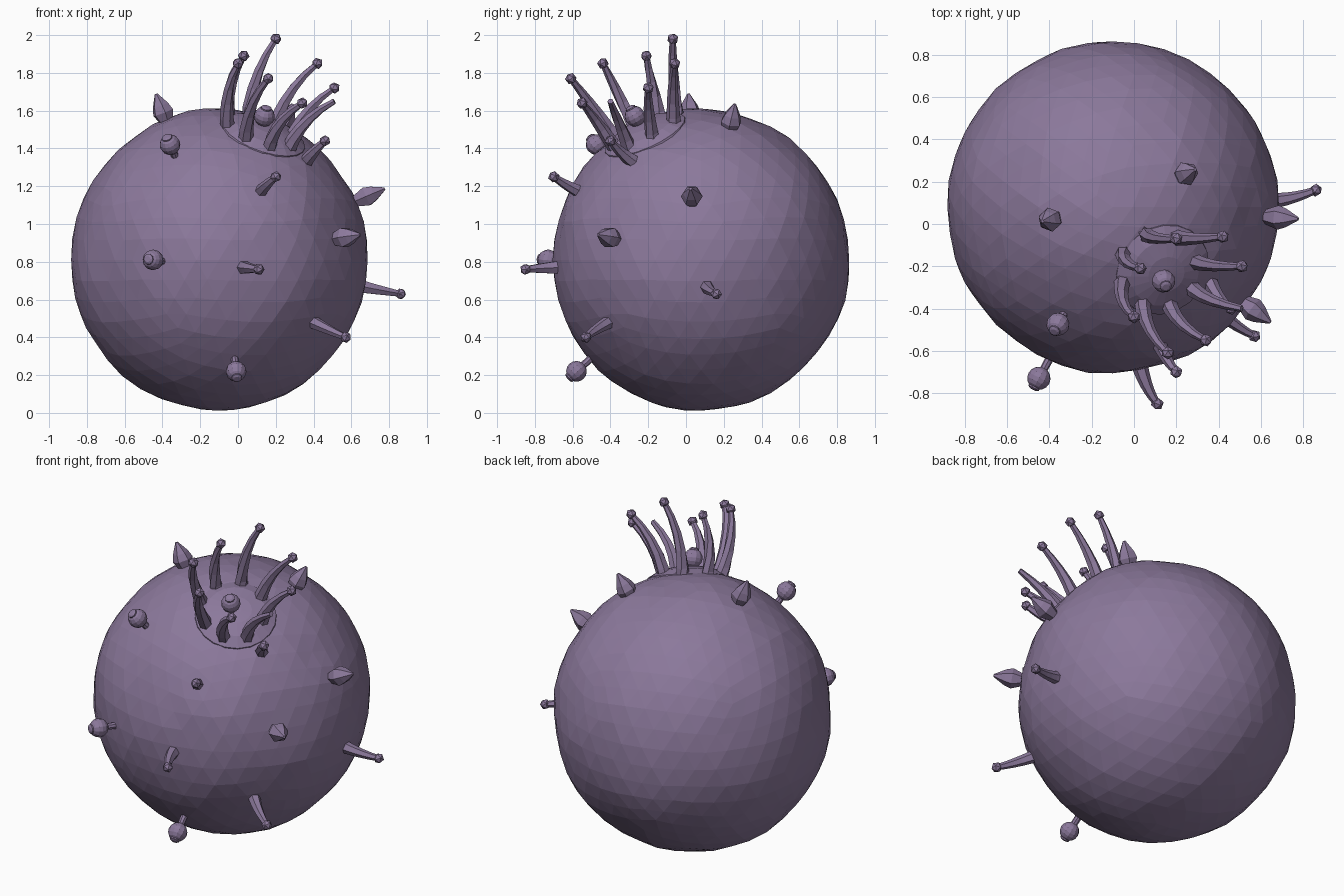
import bpy, bmesh
from mathutils import Vector, Matrix, noise

if "Cube" in bpy.data.objects:
    bpy.data.objects.remove(bpy.data.objects["Cube"])

skin = bpy.data.materials.new("purple_skin")
skin.diffuse_color = (0.26, 0.19, 0.33, 1)
skin.use_nodes = True
skin.node_tree.nodes["Principled BSDF"].inputs["Base Color"].default_value = skin.diffuse_color
C = Vector((-0.10, 0.08, 0.81))      # body centre


def finish(bm, name):
    bmesh.ops.recalc_face_normals(bm, faces=bm.faces)
    mesh = bpy.data.meshes.new(name)
    bm.to_mesh(mesh)
    bm.free()
    mesh.materials.append(skin)
    ob = bpy.data.objects.new(name, mesh)
    bpy.context.collection.objects.link(ob)
    return ob


def frame(origin, axis):
    """Matrix that puts local z along axis."""
    return Matrix.Translation(origin) @ axis.to_track_quat('Z', 'Y').to_matrix().to_4x4()


def lathe(bm, profile, sides, m):
    """Closed solid from (radius, height) rings."""
    sections = [(m @ Matrix.Translation((0, 0, h)), r) for r, h in profile]
    skin_rings(bm, sections, sides)


def skin_rings(bm, sections, sides):
    prev = None
    for i, (m, r) in enumerate(sections):
        ring = [bm.verts.new(m @ (Matrix.Rotation(6.2831853 * k / sides, 3, 'Z') @ Vector((r, 0, 0))))
                for k in range(sides)]
        if prev:
            for k in range(sides):
                n = (k + 1) % sides
                bm.faces.new((prev[k], prev[n], ring[n], ring[k]))
        if i in (0, len(sections) - 1):
            bm.faces.new(ring)
        prev = ring


def tentacle(name, a, tip, bow, r0, r1, knob=0.031):
    """Tapered curved tube with a faceted knob on its end."""
    a, tip = Vector(a), Vector(tip)
    mid = (a + tip) / 2 + Vector(bow) * 2
    bm = bmesh.new()
    sections = []
    for i in range(6):
        t = i / 5
        p = a * (1 - t) ** 2 + mid * 2 * t * (1 - t) + tip * t * t
        d = (mid - a) * (1 - t) + (tip - mid) * t
        sections.append((frame(p, d), r0 + (r1 - r0) * t))
    skin_rings(bm, sections, 6)
    if knob:
        bmesh.ops.create_icosphere(bm, subdivisions=1, radius=knob, matrix=frame(tip, tip - mid))
    finish(bm, name)


def eye_stalk(name, ball, root, r=0.055):
    """Ball on a thin stalk with a raised pupil."""
    ball, root = Vector(ball), Vector(root)
    d = (ball - root).normalized()
    bm = bmesh.new()
    lathe(bm, [(0.022, -0.03), (0.018, (ball - root).length)], 8, frame(root, d))
    bmesh.ops.create_uvsphere(bm, u_segments=12, v_segments=8, radius=r, matrix=frame(ball, d))
    lathe(bm, [(0.028, r * 0.6), (0.028, r * 0.98), (0.016, r * 1.1)], 10, frame(ball, d))
    finish(bm, name)


# Body: lumpy low-poly ball
bm = bmesh.new()
bmesh.ops.create_icosphere(bm, subdivisions=4, radius=1)
for v in bm.verts:
    n = v.co.normalized()
    k = 1 + 0.016 * noise.noise(n * 2.2) + 0.008 * noise.noise(n * 6)
    v.co = C + Vector((n.x * 0.785, n.y * 0.785, n.z * 0.80)) * k
finish(bm, "body")

# Crown: low domed collar
up = Vector((0.31, -0.39, 0.87)).normalized()
bm = bmesh.new()
lathe(bm, [(0.20, 0.66), (0.235, 0.735), (0.23, 0.765), (0.17, 0.80), (0.09, 0.82), (0.03, 0.825)],
      20, frame(C, up))
finish(bm, "crown_collar")

# Crown tentacles around the collar: base, tip
crown = [((.05, -.04, 1.51), (.20, -.07, 1.98)), ((.18, -.06, 1.48), (.42, -.06, 1.85)),
         ((.27, -.17, 1.41), (.51, -.20, 1.72)), ((.26, -.29, 1.38), (.51, -.40, 1.65)),
         ((.16, -.36, 1.38), (.34, -.55, 1.64)), ((.04, -.35, 1.42), (.16, -.61, 1.77)),
         ((-.05, -.25, 1.47), (.00, -.44, 1.85)), ((-.05, -.12, 1.50), (.03, -.21, 1.89))]
for i, (a, tip) in enumerate(crown):
    tentacle(f"crown_tentacle_{i}", a, tip, (-0.03, -0.01, 0.02), 0.042, 0.016,
             0 if i == 3 else 0.031)

# Small feelers on the body
feelers = [((.11, -.54, 1.16), (.20, -.70, 1.25)), ((.03, -.68, .77), (.11, -.85, .76)),
           ((.38, -.39, .49), (.57, -.53, .40)), ((.65, .11, .67), (.86, .16, .63)),
           ((.36, -.28, 1.33), (.46, -.40, 1.44))]
for i, (a, tip) in enumerate(feelers):
    tentacle(f"feeler_{i}", a, tip, (-0.005, -0.01, 0), 0.038, 0.017)

# Eye stalks, the last one in the middle of the crown
eyes = [((-.36, -.475, 1.42), (-.325, -.41, 1.34)), ((-.45, -.73, .81), (-.38, -.60, .80)),
        ((-.01, -.58, .22), (-.02, -.48, .31)), ((.14, -.27, 1.57), (.12, -.22, 1.48))]
for i, (ball, root) in enumerate(eyes):
    eye_stalk(f"eye_stalk_{i}", ball, root)

# Crystal spikes pointing outward
for i, p in enumerate([(-.40, .02, 1.60), (.25, .24, 1.55), (.69, .03, 1.15), (.57, -.41, .93)]):
    p = Vector(p)
    bm = bmesh.new()
    lathe(bm, [(0.025, -0.10), (0.058, -0.01), (0.045, 0.03), (0.008, 0.095)], 6, frame(p, p - C))
    finish(bm, f"crystal_{i}")
